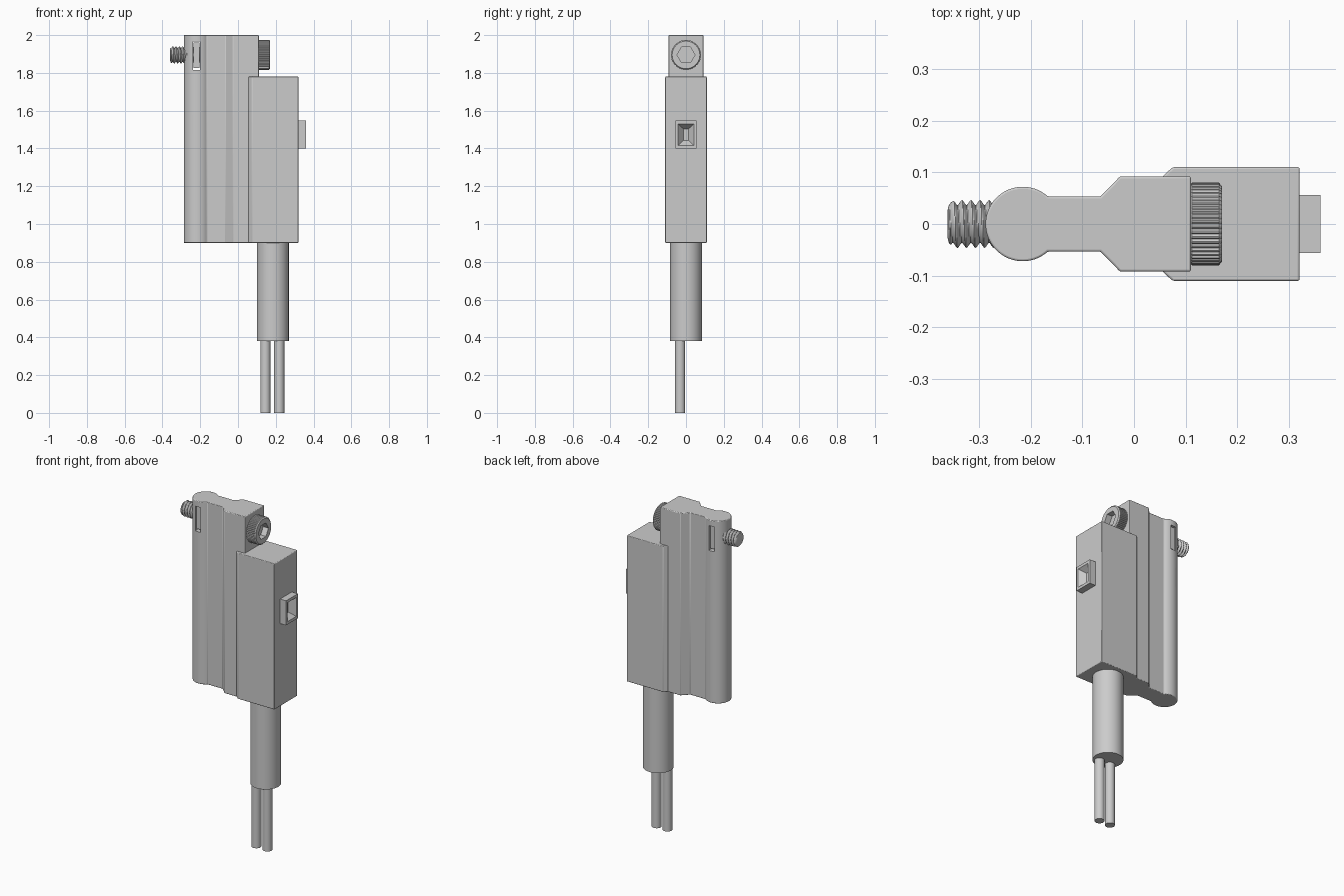
import bpy, bmesh, math
from math import pi, sin, cos

if "Cube" in bpy.data.objects:
    bpy.data.objects.remove(bpy.data.objects["Cube"])

SCREW_Z = 1.895


def finish(name, bm, bevel=0.0, angle=35):
    bmesh.ops.recalc_face_normals(bm, faces=bm.faces)
    mesh = bpy.data.meshes.new(name)
    bm.to_mesh(mesh)
    bm.free()
    ob = bpy.data.objects.new(name, mesh)
    bpy.context.collection.objects.link(ob)
    bpy.ops.object.select_all(action='DESELECT')
    bpy.context.view_layer.objects.active = ob
    ob.select_set(True)
    bpy.ops.object.shade_smooth_by_angle(angle=math.radians(angle))
    if bevel:
        mod = ob.modifiers.new("soft_edges", 'BEVEL')
        mod.width = bevel
        mod.segments = 3
        mod.limit_method = 'ANGLE'
        mod.angle_limit = math.radians(30)
    return ob


def loft(name, rings, bevel=0.0, angle=35):
    """Skin a list of equal-length closed rings and cap both ends."""
    bm = bmesh.new()
    vs = [[bm.verts.new(p) for p in ring] for ring in rings]
    n = len(vs[0])
    for a, b in zip(vs, vs[1:]):
        for i in range(n):
            j = (i + 1) % n
            bm.faces.new((a[i], a[j], b[j], b[i]))
    bm.faces.new(vs[0])
    bm.faces.new(vs[-1])
    return finish(name, bm, bevel, angle)


def extrude(name, profile, z0, z1, bevel=0.0):
    return loft(name, [[(x, y, z) for x, y in profile] for z in (z0, z1)], bevel)


def circle(cx, cy, r, n=48):
    return [(cx + r * cos(2 * pi * i / n), cy + r * sin(2 * pi * i / n)) for i in range(n)]


def rect(x0, x1, hy):
    return [(x0, -hy), (x1, -hy), (x1, hy), (x0, hy)]


def x_ring(x, radius, n):
    """Ring around the screw axis; radius is a function of the angle."""
    return [(x, radius(2 * pi * i / n) * cos(2 * pi * i / n),
             SCREW_Z + radius(2 * pi * i / n) * sin(2 * pi * i / n)) for i in range(n)]


# Rail body: round bead, thin neck, flared block
R, NECK, BEAD_X = 0.072, 0.053, -0.215
a0 = math.asin(NECK / R)
bead = [(BEAD_X + R * cos(a0 + (2 * pi - 2 * a0) * i / 44),
         R * sin(a0 + (2 * pi - 2 * a0) * i / 44)) for i in range(45)]
profile = bead + [(-0.065, -NECK), (-0.027, -0.092), (0.11, -0.092),
                  (0.11, 0.092), (-0.027, 0.092), (-0.065, NECK)]
rail = extrude("rail_body", profile, 0.9, 2.0, 0.004)

# Nut slot through the bead
cutter = extrude("slot_cutter", rect(-0.237, -0.202, 0.2), 1.815, 1.965)
mod = rail.modifiers.new("nut_slot", 'BOOLEAN')
mod.object = cutter
mod.solver = 'EXACT'
bpy.context.view_layer.objects.active = rail
for m in list(rail.modifiers):
    bpy.ops.object.modifier_apply(modifier=m.name)
bpy.data.objects.remove(cutter)
extrude("square_nut", rect(-0.235, -0.204, 0.06), 1.825, 1.962)

# Sensor housing
extrude("housing", [(0.055, -0.092), (0.075, -0.11), (0.32, -0.11),
                    (0.32, 0.11), (0.075, 0.11), (0.055, 0.092)], 0.9, 1.78, 0.004)

# Indicator window with a tapered recess
window = [(0.315, 0.056, 0.074), (0.36, 0.056, 0.074),
          (0.36, 0.042, 0.057), (0.325, 0.013, 0.03)]
loft("indicator_window", [[(x, sy * hy, 1.473 + sz * hz)
                           for sy, sz in ((-1, -1), (1, -1), (1, 1), (-1, 1))]
                          for x, hy, hz in window])

# Cable and two wires
extrude("cable_sheath", circle(0.185, 0, 0.084), 0.38, 0.905)
for side, x in (("left", 0.145), ("right", 0.218)):
    extrude("wire_" + side, circle(x, -0.031, 0.027, 32), 0.0, 0.4)

# Knurled screw head with hex socket
N = 144


def knurl(a):
    return 0.080 if round(a * N / (2 * pi)) % 3 else 0.0765


def hexagon(a):
    return 0.041 / cos(a % (pi / 3) - pi / 6)


head = [(0.108, lambda a: 0.074), (0.112, knurl), (0.164, knurl),
        (0.170, lambda a: 0.073), (0.170, hexagon), (0.135, hexagon)]
loft("screw_head", [x_ring(x, f, N) for x, f in head], angle=25)

# Threaded screw shaft with rounded tip
PITCH, STEPS = 0.0175, 8
rings = []
x = -0.36
while x < -0.19:
    t = min(1.0, (x + 0.36) / 0.018)
    dome = 0.028 + 0.018 * math.sqrt(1 - (1 - t) ** 2)

    def thread(a, x=x, dome=dome):
        p = (x / PITCH - a / (2 * pi)) % 1.0
        return min(dome, 0.035 + 0.011 * min(1, 2.3 * abs(p - 0.5)))
    rings.append(x_ring(x, thread, 48))
    x += PITCH / STEPS
loft("screw_thread", rings, angle=40)
